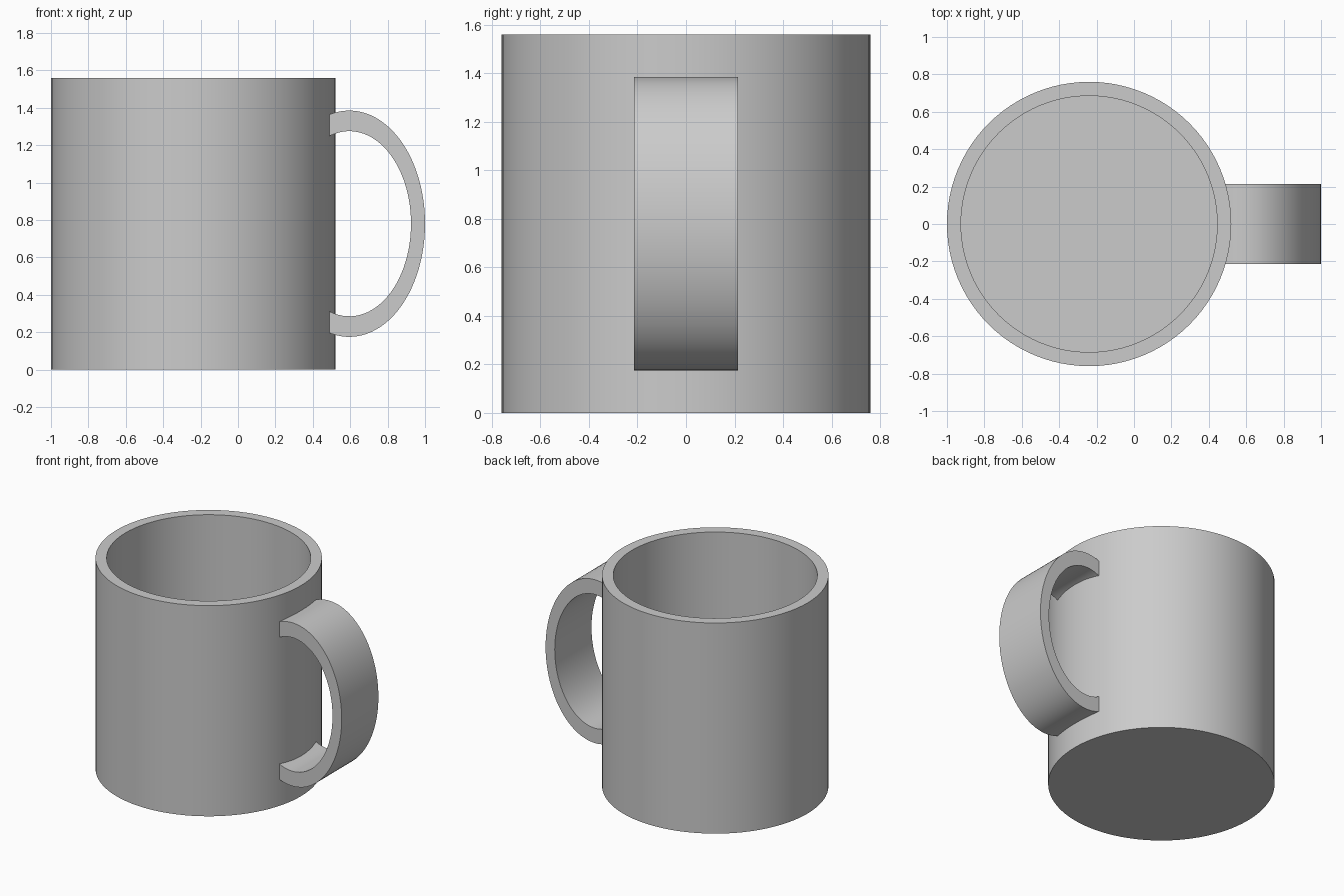
import bpy, bmesh
from math import acos, cos, sin, pi

HEIGHT = 1.56
OUTER, INNER = 0.76, 0.685
FLOOR = 0.08
AXIS_X = -0.24

cube = bpy.data.objects.get("Cube")
if cube:
    bpy.data.objects.remove(cube, do_unlink=True)

grey = bpy.data.materials.new("light_grey")
grey.use_nodes = True
colour = (0.6, 0.6, 0.6, 1)
grey.diffuse_color = colour
grey.node_tree.nodes["Principled BSDF"].inputs["Base Color"].default_value = colour


def finish(name, bm):
    """Turn a bmesh into a smooth-shaded object with crisp edges."""
    bmesh.ops.recalc_face_normals(bm, faces=bm.faces)
    mesh = bpy.data.meshes.new(name)
    bm.to_mesh(mesh)
    bm.free()
    mesh.materials.append(grey)
    obj = bpy.data.objects.new(name, mesh)
    bpy.context.collection.objects.link(obj)
    bpy.ops.object.select_all(action='DESELECT')
    obj.select_set(True)
    bpy.context.view_layer.objects.active = obj
    bpy.ops.object.shade_smooth_by_angle(angle=pi / 6)
    return obj


# Cup body: rings from outer base, over the rim, down to the inner floor
def make_body(segments=96):
    bm = bmesh.new()
    profile = [(OUTER, 0), (OUTER, HEIGHT), (INNER, HEIGHT), (INNER, FLOOR)]
    rings = []
    for radius, z in profile:
        angles = [2 * pi * i / segments for i in range(segments)]
        rings.append([bm.verts.new((radius * cos(a), radius * sin(a), z)) for a in angles])
    for low, high in zip(rings, rings[1:]):
        for i in range(segments):
            j = (i + 1) % segments
            bm.faces.new((low[i], low[j], high[j], high[i]))
    bm.faces.new(rings[0])
    bm.faces.new(rings[-1])
    body = finish("cup_body", bm)
    body.location.x = AXIS_X


# Handle: flat band between two half ellipses, ends buried in the cup wall
def make_handle(segments=56, half_width=0.215):
    centre_x, centre_z, end_x = 0.595, 0.78, 0.47

    def arc(rx, rz):
        limit = acos((end_x - centre_x) / rx)
        angles = [limit * (2 * i / segments - 1) for i in range(segments + 1)]
        return [(centre_x + rx * cos(a), centre_z + rz * sin(a)) for a in angles]

    bm = bmesh.new()
    sections = []
    for (ox, oz), (ix, iz) in zip(arc(0.405, 0.605), arc(0.33, 0.495)):
        corners = [(ox, -half_width, oz), (ox, half_width, oz),
                   (ix, half_width, iz), (ix, -half_width, iz)]
        sections.append([bm.verts.new(c) for c in corners])
    for a, b in zip(sections, sections[1:]):
        for i in range(4):
            j = (i + 1) % 4
            bm.faces.new((a[i], a[j], b[j], b[i]))
    bm.faces.new(sections[0])
    bm.faces.new(sections[-1])
    finish("handle", bm)


make_body()
make_handle()
